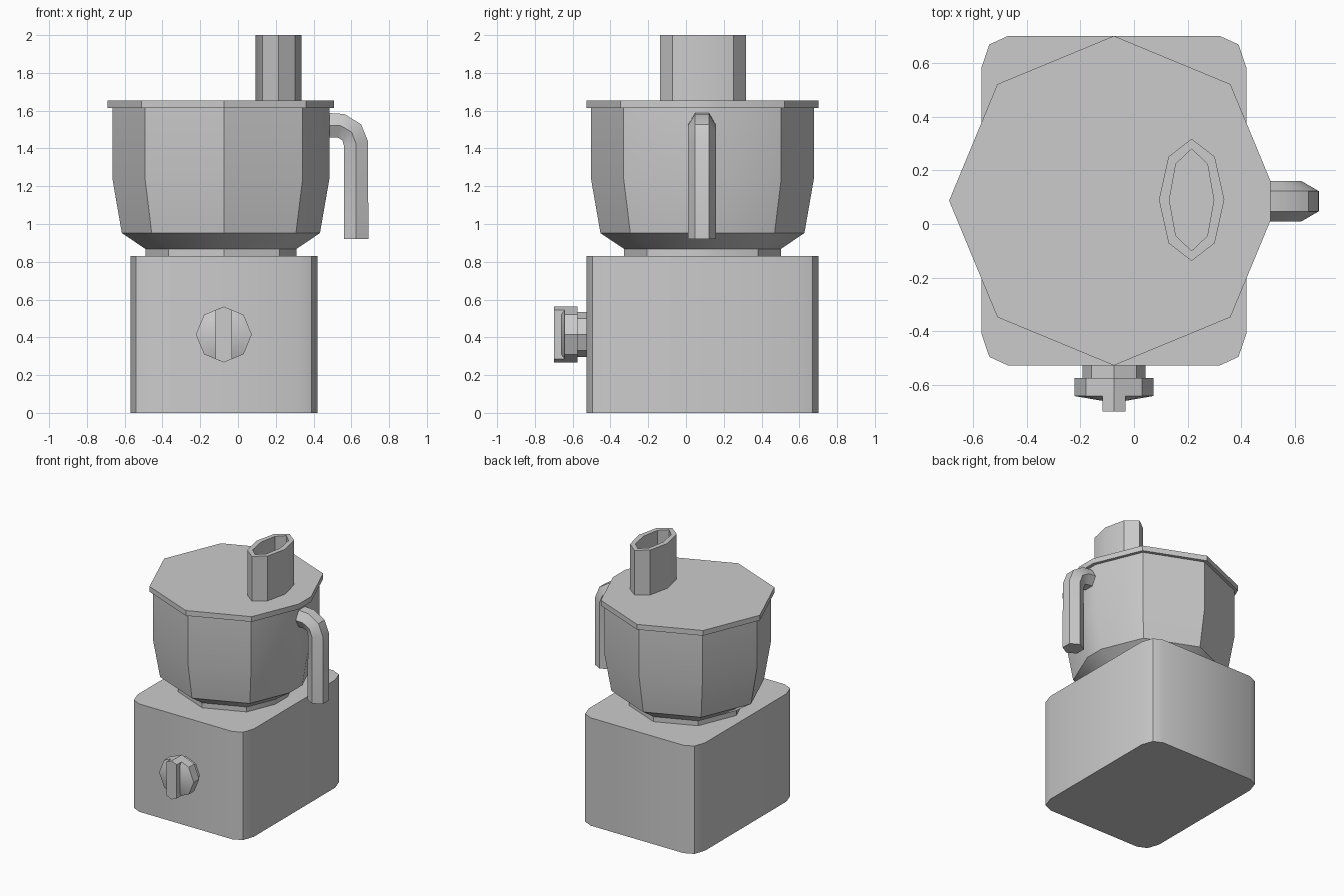
import bpy, bmesh
from math import cos, sin, pi, radians
from mathutils import Vector

if "Cube" in bpy.data.objects:
    bpy.data.objects.remove(bpy.data.objects["Cube"])

grey = bpy.data.materials.new("light grey")
grey.use_nodes = True
grey.diffuse_color = (0.6, 0.6, 0.6, 1)
grey.node_tree.nodes["Principled BSDF"].inputs["Base Color"].default_value = (0.6, 0.6, 0.6, 1)

CX, CY = -0.075, 0.087  # axis shared by base, bowl and lid


def finish(name, bm):
    bmesh.ops.recalc_face_normals(bm, faces=bm.faces[:])
    mesh = bpy.data.meshes.new(name)
    bm.to_mesh(mesh)
    bm.free()
    mesh.materials.append(grey)
    obj = bpy.data.objects.new(name, mesh)
    bpy.context.collection.objects.link(obj)
    bpy.ops.object.select_all(action='DESELECT')
    obj.select_set(True)
    bpy.context.view_layer.objects.active = obj
    bpy.ops.object.shade_smooth_by_angle(angle=radians(30))
    return obj


def loft(name, rings, closed=False):
    """Skin a list of rings; cap the ends, or join last to first if closed."""
    bm = bmesh.new()
    rows = [[bm.verts.new(p) for p in ring] for ring in rings]
    pairs = list(zip(rows, rows[1:]))
    if closed:
        pairs.append((rows[-1], rows[0]))
    else:
        bm.faces.new(rows[0])
        bm.faces.new(rows[-1])
    for a, b in pairs:
        for i in range(len(a)):
            j = (i + 1) % len(a)
            bm.faces.new((a[i], a[j], b[j], b[i]))
    return finish(name, bm)


def octagon(rx, ry):
    return [(rx * cos(i * pi / 4), ry * sin(i * pi / 4)) for i in range(8)]


def bowl_ring(r, z, cut=0.031):
    """Octagon whose corner on the handle side is trimmed flat."""
    half = cut * 2.414
    pts = [(r - cut, -half), (r - cut, half)] + octagon(r, r)[1:]
    return [(CX + x, CY + y, z) for x, y in pts]


# Motor base with chamfered upright corners
quarter = [(0.495, 0.495), (0.465, 0.583), (0.395, 0.615)]
outline = quarter + [(-x, y) for x, y in reversed(quarter)]
outline += [(-x, -y) for x, y in outline]
loft("motor_base", [[(CX + x, CY + y, z) for x, y in outline] for z in (0, 0.83)])

# Bowl with its foot, and the lid
loft("bowl", [bowl_ring(r, z) for r, z in
              ((0.415, 0.83), (0.415, 0.868), (0.54, 0.952), (0.59, 1.24), (0.59, 1.615))])
loft("lid", [bowl_ring(0.615, z) for z in (1.615, 1.655)])


# Hollow feed chute
def chute_ring(rx, ry, z):
    return [(0.215 + x, 0.09 + y, z) for x, y in octagon(rx, ry)]


loft("feed_chute", [chute_ring(0.122, 0.228, 1.65), chute_ring(0.122, 0.228, 2.0),
                    chute_ring(0.083, 0.19, 2.0), chute_ring(0.083, 0.19, 1.65)], closed=True)

# Hexagonal handle swept along a bent path
path = [Vector(p) for p in ((0.44, 0, 1.525), (0.545, 0, 1.52), (0.602, 0, 1.486),
                            (0.625, 0, 1.425), (0.625, 0, 0.92))]
rings = []
for i, p in enumerate(path):
    before = (p - path[max(i - 1, 0)]).normalized()
    after = (path[min(i + 1, len(path) - 1)] - p).normalized()
    t = (before + after).normalized()
    side = Vector((-t.z, 0, t.x))
    rings.append([p + Vector((0, 0.085, 0)) + 0.075 * (Vector((0, cos(a), 0)) + side * sin(a))
                  for a in (k * pi / 3 for k in range(6))])
loft("handle", rings)


# Control knob: shaft, domed dial and grip bar
def knob_ring(pts, y):
    return [(CX + x, y, 0.415 + z) for x, z in pts]


loft("knob_shaft", [knob_ring(octagon(0.118, 0.118), y) for y in (-0.52, -0.58)])

dial = octagon(0.148, 0.148)
w, h = 0.043, 0.105
ridge = [(-w, -h), (w, -h), (w, h), (-w, h)]
bm = bmesh.new()
for p in knob_ring(dial, -0.575) + knob_ring(dial, -0.642) + knob_ring(ridge, -0.66):
    bm.verts.new(p)
bmesh.ops.convex_hull(bm, input=bm.verts[:])
bmesh.ops.dissolve_limit(bm, angle_limit=radians(1), verts=bm.verts[:], edges=bm.edges[:])
finish("knob_dial", bm)

bar = [(w, -0.13), (w, 0.13), (0, 0.148), (-w, 0.13), (-w, -0.13), (0, -0.148)]
loft("knob_grip", [knob_ring(bar, y) for y in (-0.60, -0.70)])
